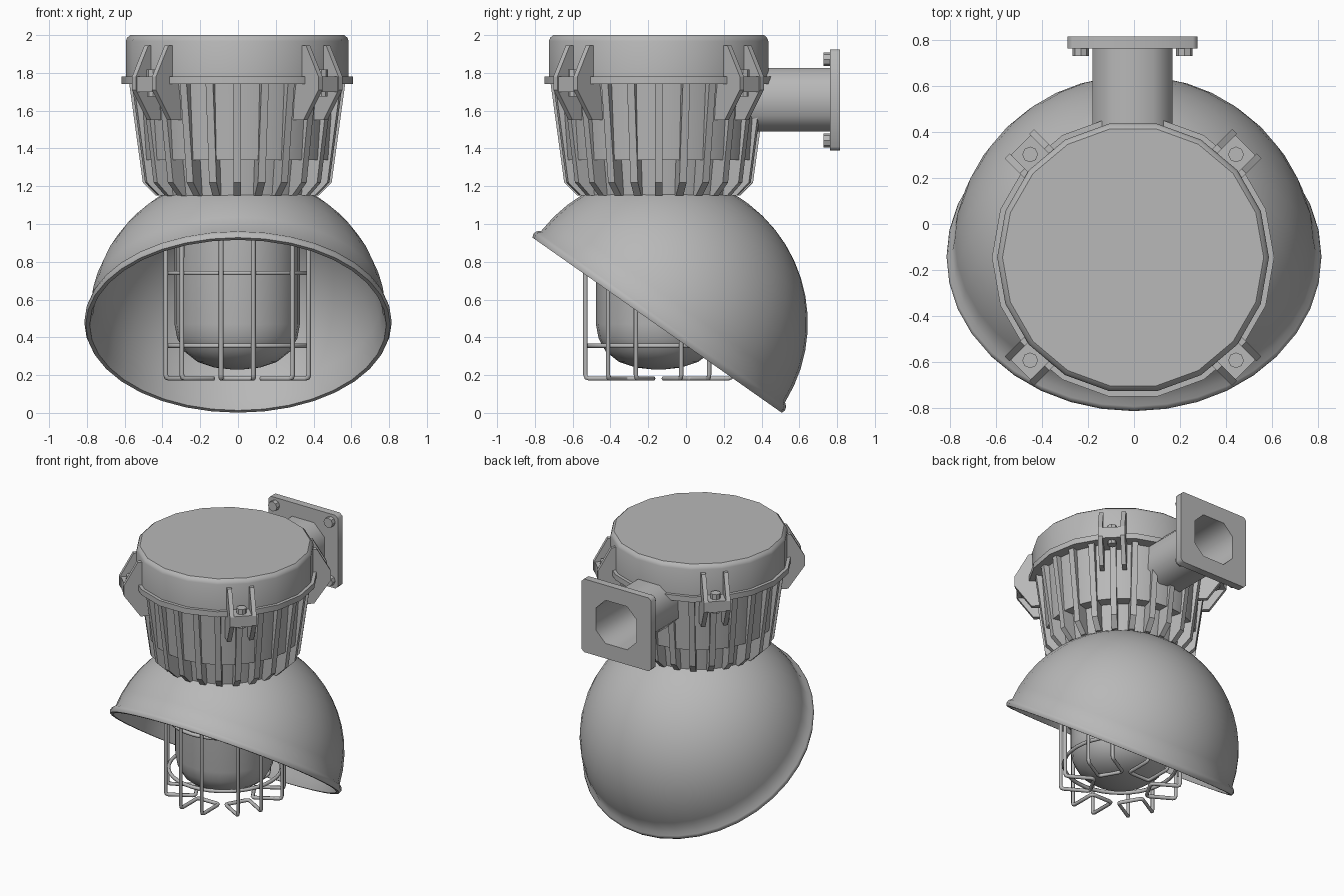
import bpy, bmesh
from math import sin, cos, pi, radians
from mathutils import Matrix, Vector

if "Cube" in bpy.data.objects:
    bpy.data.objects.remove(bpy.data.objects["Cube"])

CY = -0.145                      # lamp axis position
AXIS = Matrix.Translation((-0.004, CY, 0))
GREY = bpy.data.materials.new("dark_grey")
GREY.diffuse_color = (0.48, 0.48, 0.48, 1)
GREY.use_nodes = True
GREY.node_tree.nodes["Principled BSDF"].inputs["Base Color"].default_value = GREY.diffuse_color


def finish(name, bm, angle=35):
    bmesh.ops.recalc_face_normals(bm, faces=bm.faces)
    me = bpy.data.meshes.new(name)
    bm.to_mesh(me)
    bm.free()
    me.materials.append(GREY)
    ob = bpy.data.objects.new(name, me)
    bpy.context.collection.objects.link(ob)
    if angle:
        bpy.ops.object.select_all(action='DESELECT')
        ob.select_set(True)
        bpy.context.view_layer.objects.active = ob
        bpy.ops.object.shade_smooth_by_angle(angle=radians(angle))
    return ob


def loft(bm, rings, M=Matrix(), caps=True, closed=False):
    vs = [[bm.verts.new(M @ Vector(p)) for p in r] for r in rings]
    pairs = list(zip(vs, vs[1:])) + ([(vs[-1], vs[0])] if closed else [])
    for a, b in pairs:
        n = len(a)
        for i in range(n):
            j = (i + 1) % n
            bm.faces.new((a[i], a[j], b[j], b[i]))
    if caps and not closed:
        bm.faces.new(vs[0])
        bm.faces.new(vs[-1])


def revolve(name, profile, n, M=AXIS, angle=35, **kw):
    bm = bmesh.new()
    rings = [[(r * cos(2 * pi * i / n), r * sin(2 * pi * i / n), z)
              for i in range(n)] for r, z in profile]
    loft(bm, rings, M, **kw)
    return finish(name, bm, angle)


def plate(bm, profile, t0, t1, M):
    # (radius, z) outline, thick in the tangential direction
    loft(bm, [[(r, t, z) for r, z in profile] for t in (t0, t1)], M)


def around(deg):
    return AXIS @ Matrix.Rotation(radians(deg), 4, 'Z')


def bolt(bm, M, r, h):
    bmesh.ops.create_cone(bm, cap_ends=True, segments=8, radius1=r, radius2=r,
                          depth=h, matrix=M)


# Cap, seam flange and tapered core
revolve("cap", [(0.59, 1.77), (0.59, 1.968), (0.583, 1.986), (0.567, 2.0)], 18, angle=30)
revolve("seam_flange", [(0.613, 1.74), (0.613, 1.78)], 18)
revolve("core", [(0.40, 1.10), (0.43, 1.34), (0.505, 1.34), (0.535, 1.75)], 24)

# Cooling ribs
bm = bmesh.new()
rib = [(0.36, 1.15), (0.43, 1.15), (0.50, 1.22), (0.572, 1.745), (0.45, 1.745)]
for i in range(24):
    plate(bm, rib, -0.02, 0.02, around(15 * i))
finish("cooling_ribs", bm, 0)

# Four clamp lugs with bolts
bm = bmesh.new()
bolts = bmesh.new()
cheek = [(0.50, 1.55), (0.585, 1.55), (0.698, 1.71), (0.698, 1.78), (0.605, 1.945), (0.56, 1.945)]
block = [(0.50, 1.70), (0.69, 1.70), (0.69, 1.78), (0.50, 1.78)]
for a in (45, 135, 225, 315):
    M = around(a)
    plate(bm, cheek, 0.06, 0.09, M)
    plate(bm, cheek, -0.09, -0.06, M)
    plate(bm, block, -0.07, 0.07, M)
    bolt(bolts, M @ Matrix.Translation((0.632, 0, 1.797)), 0.034, 0.04)
    bolt(bolts, M @ Matrix.Translation((0.632, 0, 1.69)), 0.030, 0.03)
finish("clamp_lugs", bm, 0)

# Hollow mounting arm with square end flange
PX, PZ = -0.006, 1.657


def octagon(h, v, c, y):
    a, b = h - c, v - c
    return [(PX + x, y, PZ + z) for x, z in ((h, -b), (h, b), (a, v), (-a, v),
                                             (-h, b), (-h, -b), (-a, -v), (a, -v))]


bm = bmesh.new()
loft(bm, [octagon(0.155, 0.15, 0.075, 0.33), octagon(0.163, 0.158, 0.075, 0.815),
          octagon(0.282, 0.268, 0.02, 0.815), octagon(0.282, 0.268, 0.02, 0.762),
          octagon(0.174, 0.168, 0.085, 0.762), octagon(0.174, 0.168, 0.085, 0.33)],
     closed=True)
finish("mounting_arm", bm, 50)
for sx in (-1, 1):
    for sz in (-1, 1):
        bolt(bolts, Matrix.Translation((PX + sx * 0.225, 0.747, PZ + sz * 0.215))
             @ Matrix.Rotation(pi / 2, 4, 'X'), 0.036, 0.036)
finish("bolts", bolts, 0)

# Tilted hemispherical reflector with rim bead
steps = [radians(2 + 85 * i / 12) for i in range(13)]
prof = [(0.79 * sin(t), 0.79 * cos(t)) for t in steps]
prof += [(0.808, 0.025), (0.814, 0.005), (0.806, -0.014), (0.785, -0.014)]
prof += [(0.77 * sin(t), 0.77 * cos(t)) for t in reversed(steps)]
revolve("reflector", prof, 36, Matrix.Translation((0, CY, 0.476))
        @ Matrix.Rotation(radians(-35.1), 4, 'X'), 45)

# Glass globe
revolve("glass_globe", [(0.332, 1.12), (0.332, 0.47), (0.318, 0.395), (0.28, 0.325),
                        (0.21, 0.27), (0.12, 0.24), (0.03, 0.23)], 24)


# Wire cage: six folded wire loops and two rings
def rounded(pts, d=0.02):
    out = [pts[0]]
    for a, b, c in zip(pts, pts[1:], pts[2:]):
        p, q = b + (a - b).normalized() * d, b + (c - b).normalized() * d
        out += [p, (p + q) / 4 + b / 2, q]
    return out + [pts[-1]]


cu = bpy.data.curves.new("wire_cage", 'CURVE')
cu.dimensions = '3D'
cu.bevel_depth = 0.013
cu.bevel_resolution = 1
cu.materials.append(GREY)


def wire(pts, cyclic=False):
    s = cu.splines.new('POLY')
    s.points.add(len(pts) - 1)
    for p, v in zip(s.points, pts):
        p.co = (*v, 1)
    s.use_cyclic_u = cyclic


R, T, W = 0.388, 0.19, 0.085
loop = rounded([Vector(p) for p in ((R, -W, 1.12), (R, -W, 0.182), (T, -W, 0.182),
                                    (T, W, 0.182), (R, W, 0.182), (R, W, 1.12))])
for i in range(6):
    M = around(30 + 60 * i)
    wire([M @ p for p in loop])
for z in (0.355, 0.74):
    wire([around(10 * i) @ Vector((0.375, 0, z)) for i in range(36)], True)
cage = bpy.data.objects.new("wire_cage", cu)
bpy.context.collection.objects.link(cage)
bpy.ops.object.select_all(action='DESELECT')
cage.select_set(True)
bpy.context.view_layer.objects.active = cage
bpy.ops.object.convert(target='MESH')
